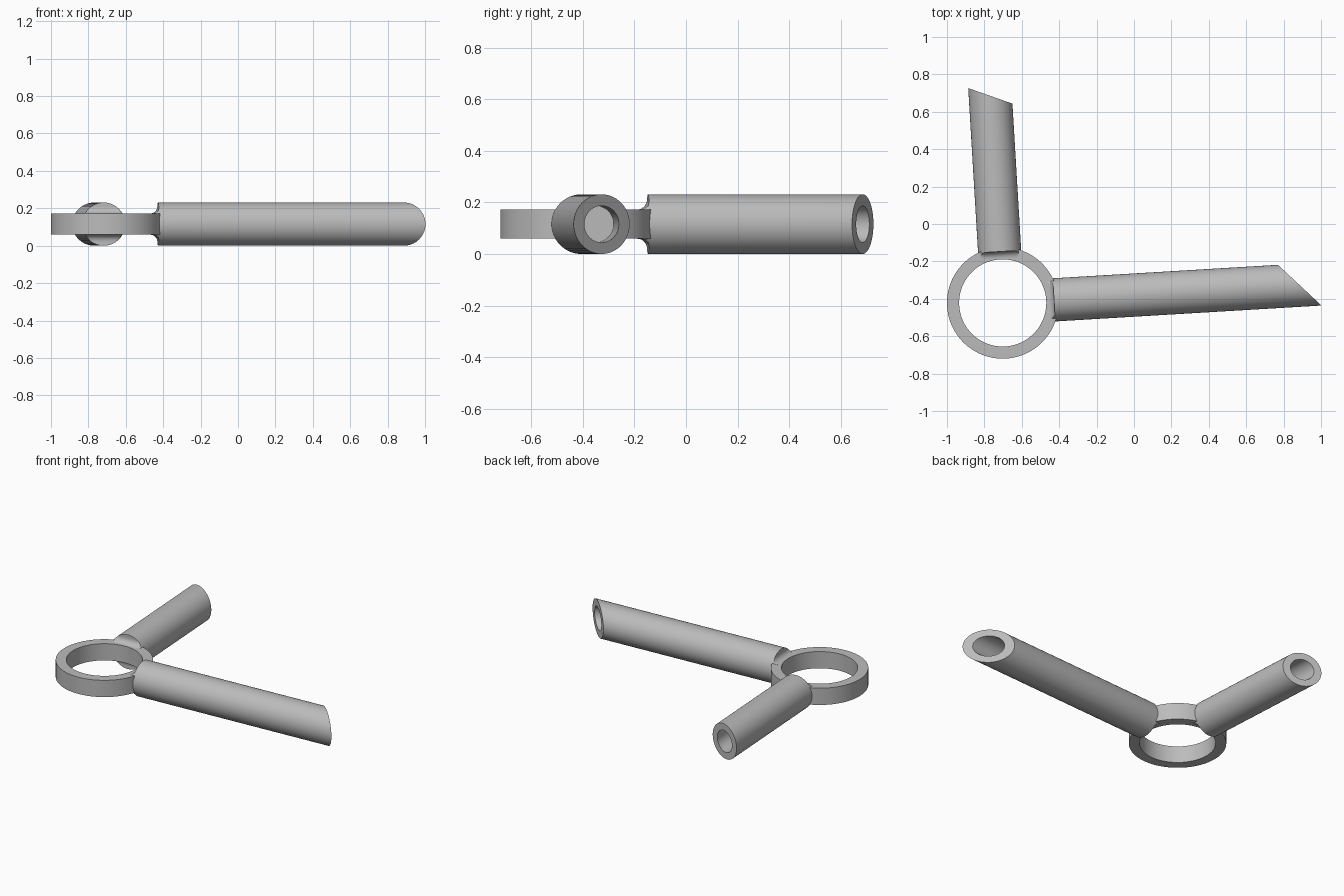
import bpy, bmesh
from math import sin, cos, pi, sqrt, radians
from mathutils import Matrix

cube = bpy.data.objects.get("Cube")
if cube:
    bpy.data.objects.remove(cube, do_unlink=True)

CENTRE = (-0.702, -0.422, 0.1155)
RING_OUT, RING_IN, RING_HALF = 0.298, 0.233, 0.0565
TUBE_R, BORE_R, START = 0.1155, 0.071, 0.275
SEG = 64

grey = bpy.data.materials.new("plain grey")
grey.use_nodes = True
grey.diffuse_color = (0.5, 0.5, 0.5, 1)
grey.node_tree.nodes["Principled BSDF"].inputs["Base Color"].default_value = (0.5, 0.5, 0.5, 1)


def finish(bm, name, angle=0.0):
    """Turn a bmesh into a shaded object placed about the ring centre."""
    bmesh.ops.recalc_face_normals(bm, faces=bm.faces)
    mesh = bpy.data.meshes.new(name)
    bm.to_mesh(mesh)
    bm.free()
    mesh.materials.append(grey)
    mesh.transform(Matrix.Translation(CENTRE) @ Matrix.Rotation(radians(angle), 4, 'Z'))
    obj = bpy.data.objects.new(name, mesh)
    bpy.context.collection.objects.link(obj)
    bpy.ops.object.select_all(action='DESELECT')
    obj.select_set(True)
    bpy.context.view_layer.objects.active = obj
    bpy.ops.object.shade_smooth_by_angle(angle=radians(30))
    return obj


def bridge(bm, a, b):
    for i in range(len(a)):
        j = (i + 1) % len(a)
        bm.faces.new((a[i], a[j], b[j], b[i]))


def ring(name):
    bm = bmesh.new()
    n = SEG * 2
    loops = [[bm.verts.new((r * cos(2 * pi * i / n), r * sin(2 * pi * i / n), z))
              for i in range(n)]
             for r, z in ((RING_OUT, -RING_HALF), (RING_OUT, RING_HALF),
                          (RING_IN, RING_HALF), (RING_IN, -RING_HALF))]
    for k in range(4):
        bridge(bm, loops[k], loops[(k + 1) % 4])
    finish(bm, name)


def tube(name, angle, length, slope, depth):
    """Round arm along local x with a slanted mouth and a blind bore."""
    bm = bmesh.new()

    def loop(r, x, tilt):
        pts = [(r * cos(2 * pi * i / SEG), r * sin(2 * pi * i / SEG)) for i in range(SEG)]
        return [bm.verts.new((x + tilt * y, y, z)) for y, z in pts]

    loops = [loop(TUBE_R, START, 0), loop(TUBE_R, length, slope),
             loop(BORE_R, length, slope), loop(BORE_R, length - depth, 0)]
    for a, b in zip(loops, loops[1:]):
        bridge(bm, a, b)
    bm.faces.new(loops[0])
    bm.faces.new(loops[-1])
    finish(bm, name, angle)


def fillet(name, angle, side, radius=0.036, steps=8, cols=24):
    """Concave blend between the ring face and the arm's inner end."""
    bm = bmesh.new()
    half = sqrt(TUBE_R ** 2 - RING_HALF ** 2) * 0.995
    sections = []
    for c in range(cols + 1):
        y = -half + 2 * half * c / cols
        top = sqrt(TUBE_R ** 2 - y * y)
        row = []
        for s in range(steps + 1):
            t = pi / 2 * s / steps
            z = min(RING_HALF + radius * (1 - cos(t)), top)
            row.append((START - radius + radius * sin(t), y, side * z))
        row += [(START + 0.005, y, row[-1][2]),
                (START + 0.005, y, side * (RING_HALF - 0.005)),
                (START - radius, y, side * (RING_HALF - 0.005))]
        sections.append([bm.verts.new(p) for p in row])
    for a, b in zip(sections, sections[1:]):
        bridge(bm, a, b)
    bm.faces.new(sections[0])
    bm.faces.new(sections[-1])
    finish(bm, name, angle)


# Ring and its two arms at right angles
ring("ring")
for label, angle, length, slope, depth in (("long", 3.42, 1.591, -0.95, 0.4),
                                           ("short", 93.42, 1.109, 0.42, 0.4)):
    tube(label + "_arm", angle, length, slope, depth)
    for end, side in (("upper", 1), ("lower", -1)):
        fillet(f"{label}_arm_{end}_fillet", angle, side)
